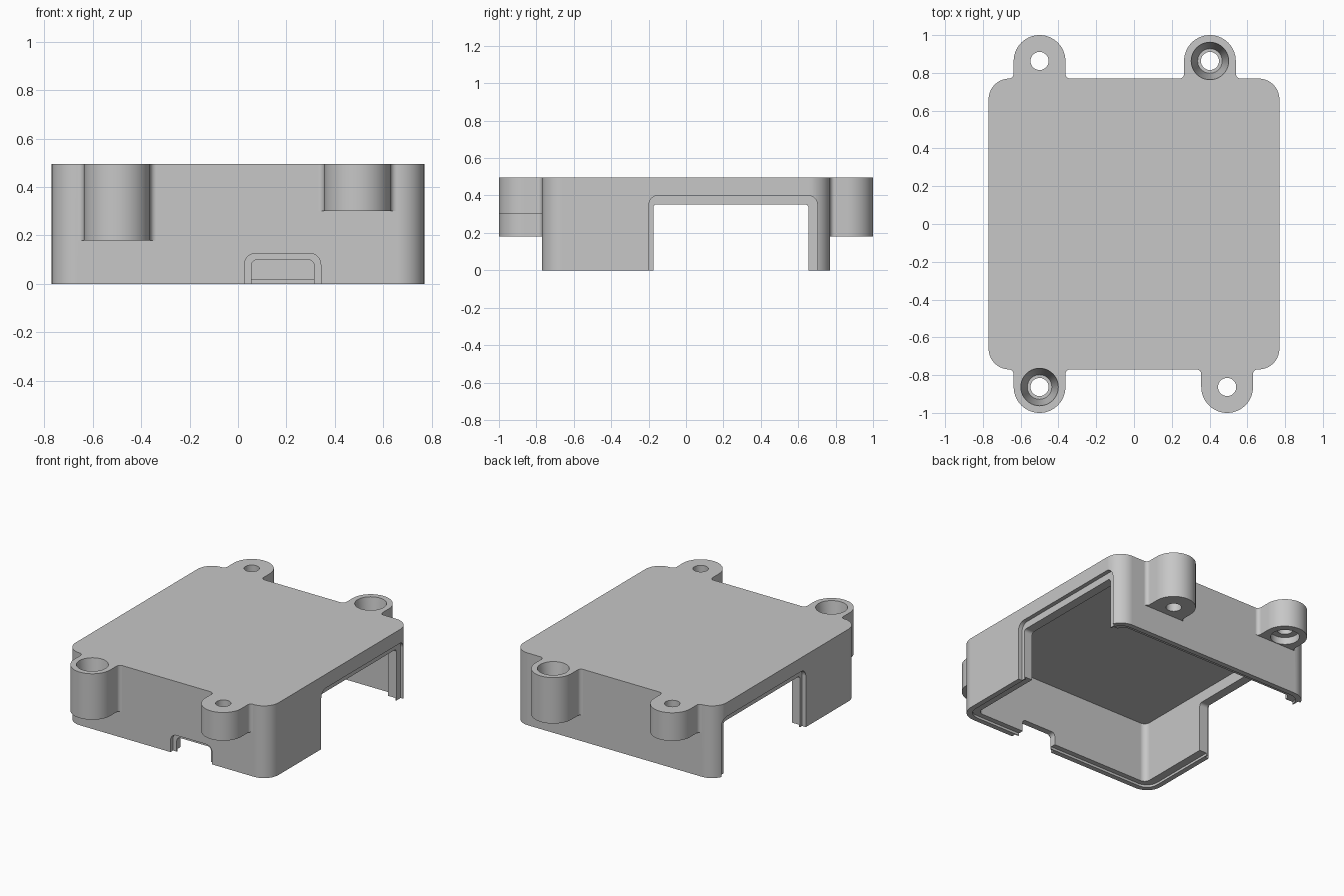
import bpy, bmesh, math
from mathutils import Vector, Matrix

cube = bpy.data.objects.get("Cube")
if cube:
    bpy.data.objects.remove(cube, do_unlink=True)

grey = bpy.data.materials.new("plain_grey")
grey.use_nodes = True
colour = (0.57, 0.57, 0.57, 1)
grey.diffuse_color = colour
grey.node_tree.nodes["Principled BSDF"].inputs["Base Color"].default_value = colour

TOP = 0.495
HALF = 0.77


def arc(cx, cy, r, start, end, steps=10):
    angles = [math.radians(start + (end - start) * i / steps) for i in range(steps + 1)]
    return [(cx + r * math.cos(a), cy + r * math.sin(a)) for a in angles]


def rounded_rect(u0, u1, v0, v1, r):
    return (arc(u1 - r, v1 - r, r, 0, 90) + arc(u0 + r, v1 - r, r, 90, 180)
            + arc(u0 + r, v0 + r, r, 180, 270) + arc(u1 - r, v0 + r, r, 270, 360))


def make_object(name, bm):
    bmesh.ops.recalc_face_normals(bm, faces=bm.faces)
    mesh = bpy.data.meshes.new(name)
    bm.to_mesh(mesh)
    bm.free()
    mesh.materials.append(grey)
    obj = bpy.data.objects.new(name, mesh)
    bpy.context.collection.objects.link(obj)
    return obj


def prism(name, outline, w0, w1, axis="z"):
    place = {"x": lambda u, v, w: (w, u, v),
             "y": lambda u, v, w: (u, w, v),
             "z": lambda u, v, w: (u, v, w)}[axis]
    bm = bmesh.new()
    base = bm.faces.new([bm.verts.new(place(u, v, w0)) for u, v in outline])
    new = bmesh.ops.extrude_face_region(bm, geom=[base])["geom"]
    shift = Vector(place(0, 0, w1 - w0))
    bmesh.ops.translate(bm, vec=shift, verts=[g for g in new if isinstance(g, bmesh.types.BMVert)])
    return make_object(name, bm)


def cone(name, x, y, z0, z1, r0, r1):
    bm = bmesh.new()
    bmesh.ops.create_cone(bm, cap_ends=True, segments=40, radius1=r0, radius2=r1, depth=z1 - z0,
                          matrix=Matrix.Translation((x, y, (z0 + z1) / 2)))
    return make_object(name, bm)


def combine(target, tool, operation="DIFFERENCE"):
    tool.hide_render = True
    mod = target.modifiers.new("combine", "BOOLEAN")
    mod.operation = operation
    mod.solver = "EXACT"
    mod.object = tool
    bpy.context.view_layer.objects.active = target
    bpy.ops.object.modifier_apply(modifier=mod.name)
    bpy.data.objects.remove(tool, do_unlink=True)


def lug_outline(x, y, r=0.137, fillet=0.025):
    # Round ear with a straight neck and fillets where it meets the wall
    side = 1 if y > 0 else -1
    wall = HALF + fillet
    points = [(r + fillet, HALF - 0.03)]
    points += arc(r + fillet, wall, fillet, 270, 180, 6)
    points += arc(0, abs(y), r, 0, 180, 28)
    points += arc(-r - fillet, wall, fillet, 0, -90, 6)
    points += [(-r - fillet, HALF - 0.03)]
    return [(x + u, side * v) for u, v in points]


# Outer shell of the cover
cover = prism("cover", rounded_rect(-HALF, HALF, -HALF, HALF, 0.11), 0, TOP)

# Screw lugs: two tall with tapered bores, two short
lugs = [(-0.5, -0.863, True), (0.493, -0.863, False), (0.402, 0.863, True), (-0.5, 0.863, False)]
for x, y, tall in lugs:
    bottom = 0.18 if tall else 0.302
    combine(cover, prism("lug", lug_outline(x, y), bottom, TOP), "UNION")

# Hollow interior and stepped lower rim
combine(cover, prism("cavity", rounded_rect(-0.68, 0.68, -0.7, 0.7, 0.04), -0.1, 0.428))
combine(cover, prism("rim_step", rounded_rect(-0.735, 0.735, -0.735, 0.735, 0.08), -0.1, 0.016))

# Screw holes
for x, y, tall in lugs:
    combine(cover, cone("hole", x, y, 0, 0.6, 0.048, 0.048))
    if tall:
        combine(cover, cone("bore", x, y, 0.26, 0.52, 0.065, 0.103))
    else:
        combine(cover, cone("recess", x, y, 0.2, 0.35, 0.09, 0.09))

# Side openings, with a wider step on the outside
wide = rounded_rect(-0.198, 0.702, -0.2, 0.4, 0.05)
combine(cover, prism("side_opening", rounded_rect(-0.175, 0.655, -0.2, 0.353, 0.02), -1, 1, "x"))
for side in (-1, 1):
    combine(cover, prism("side_step", wide, side * 0.742, side, "x"))

# Cable opening in the front wall
combine(cover, prism("cable_opening", rounded_rect(0.055, 0.315, -0.2, 0.1, 0.025), -1, -0.6, "y"))
combine(cover, prism("cable_step", rounded_rect(0.027, 0.342, -0.2, 0.126, 0.045), -1, -0.742, "y"))

# Smooth curved walls while keeping the flat faces even
bpy.ops.object.select_all(action="DESELECT")
cover.select_set(True)
bpy.context.view_layer.objects.active = cover
bpy.ops.object.shade_smooth_by_angle(angle=math.radians(30))
weighted = cover.modifiers.new("even_shading", "WEIGHTED_NORMAL")
weighted.keep_sharp = True
